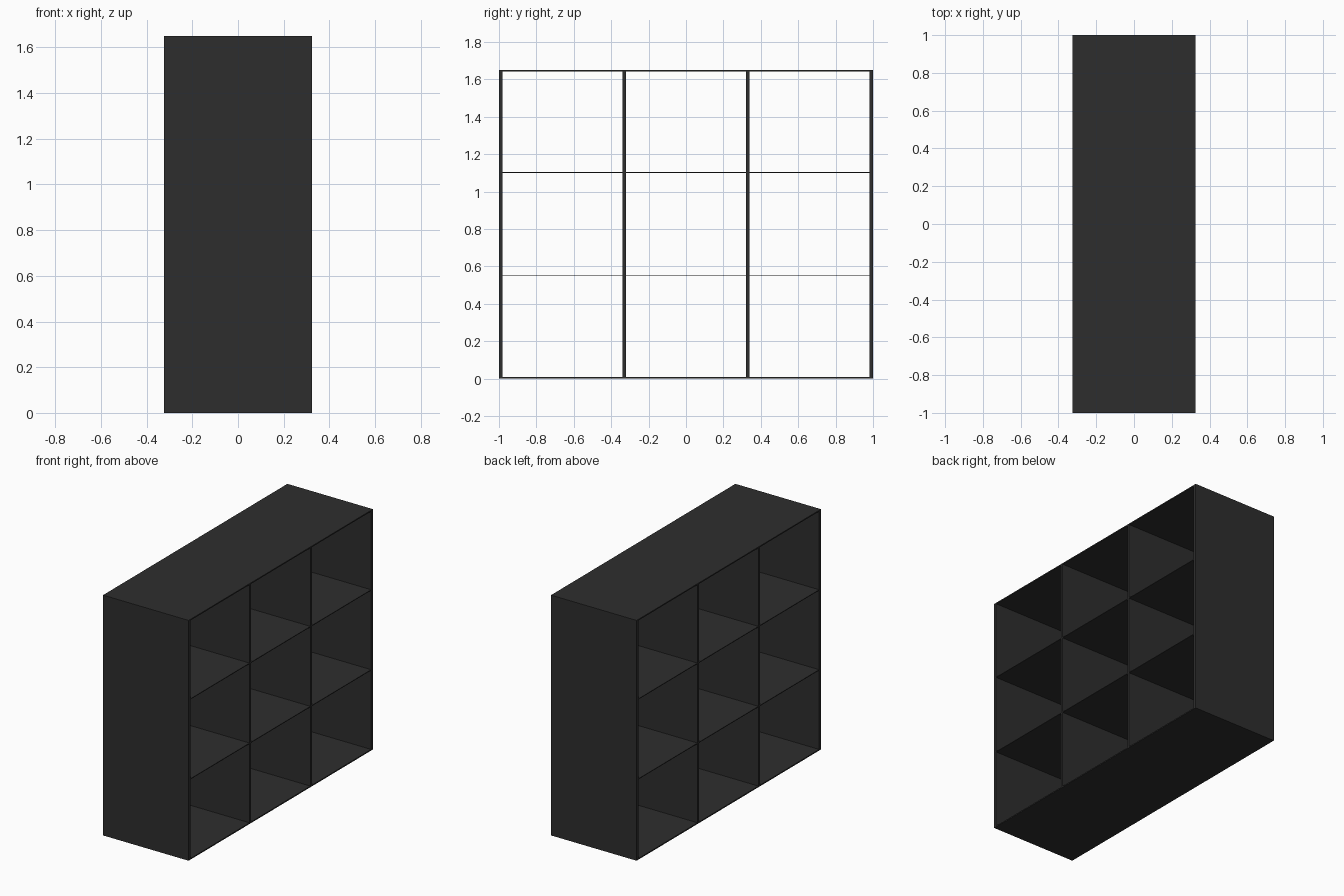
import bpy

if "Cube" in bpy.data.objects:
    bpy.data.objects.remove(bpy.data.objects["Cube"])

D, W, H = 0.65, 2.0, 1.65          # depth (x), width (y), height (z)
SIDE, CAP, SHELF = 0.02, 0.008, 0.005

mat = bpy.data.materials.new("charcoal")
mat.diffuse_color = (0.027, 0.027, 0.027, 1)
mat.use_nodes = True
mat.node_tree.nodes["Principled BSDF"].inputs["Base Color"].default_value = mat.diffuse_color


def panel(name, size, loc):
    bpy.ops.mesh.primitive_cube_add(size=1, location=loc)
    ob = bpy.context.object
    ob.name = name
    ob.scale = size
    bpy.ops.object.transform_apply(location=False, rotation=False, scale=True)
    ob.data.materials.append(mat)
    return ob


# Outer side walls
for name, s in (("side_wall_front", -1), ("side_wall_back", 1)):
    panel(name, (D, SIDE, H), (0, s * (W - SIDE) / 2, H / 2))

# Top and bottom boards between the side walls
inner = W - 2 * SIDE
panel("bottom_board", (D, inner, CAP), (0, 0, CAP / 2))
panel("top_board", (D, inner, CAP), (0, 0, H - CAP / 2))

# Two upright dividers
for name, y in (("divider_front", -0.33), ("divider_back", 0.33)):
    panel(name, (D, 0.018, H - 2 * CAP), (0, y, H / 2))

# Two thin shelves running through the dividers
for name, z in (("lower_shelf", 0.553), ("upper_shelf", 1.102)):
    panel(name, (D, inner, SHELF), (0, 0, z))
